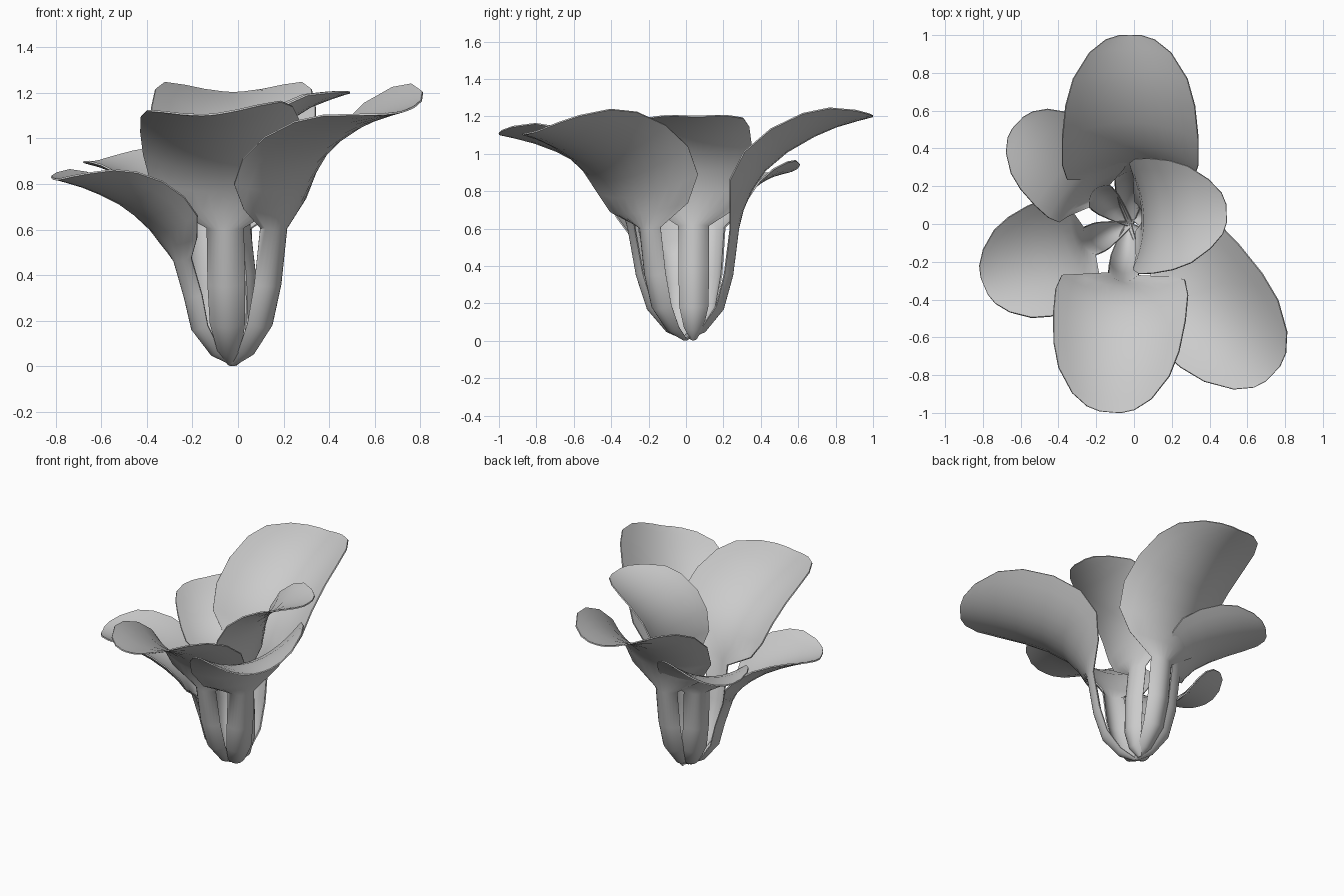
import bpy, math
from mathutils import Vector

if "Cube" in bpy.data.objects:
    bpy.data.objects.remove(bpy.data.objects["Cube"])

# midline profiles (radius, height); row KINK is where the narrow claw meets the blade
KINK = 4
TALL = [(0, .005), (.1, .05), (.195, .17), (.24, .35), (.265, .6), (.29, .7), (.335, .8),
        (.41, .91), (.53, 1.01), (.68, 1.095), (.8, 1.145), (.92, 1.18), (.98, 1.195), (1, 1.2)]
LOW = [(0, .005), (.1, .05), (.19, .16), (.225, .3), (.275, .46), (.31, .53), (.36, .59),
       (.43, .65), (.52, .71), (.62, .755), (.7, .785), (.78, .807), (.825, .818), (.84, .82)]
INNER = [(0, .005), (.06, .06), (.09, .18), (.085, .4), (.06, .62), (.055, .7), (.065, .8),
         (.1, .91), (.16, 1.01), (.25, 1.09), (.33, 1.14), (.42, 1.175), (.48, 1.195), (.5, 1.2)]
# half widths: claw in units, blade as a share of the petal's half width
CLAW = [.015, .05, .075, .08, .08]
BLADE = [.7, .93, 1, 1, .95, .84, .6, .36, .16]


def petal(name, profile, angle, base, half, curl, rs=1.0, zs=1.0, roll=0.0, lean=0.0, across=10):
    """Curled petal; rs and zs stretch the blade, roll tips it sideways, lean opens the claw."""
    r0, z0 = profile[KINK]
    rows = []
    for i, ((r, z), w) in enumerate(zip(profile, CLAW + [b * half for b in BLADE])):
        if i <= KINK:
            rows.append((r + lean * (i / KINK) ** 2, z, w, w * .55, 0))
        else:
            rows.append((r0 + lean + (r - r0) * rs, z0 + (z - z0) * zs, w,
                         curl * (w / half) ** 2, roll * w / half))
    ca, sa = math.cos(math.radians(angle)), math.sin(math.radians(angle))
    verts, faces = [], []
    for i, (r, z, w, depth, tip) in enumerate(rows):
        p, q = rows[max(i - 1, 0)], rows[min(i + 1, len(rows) - 1)]
        t = Vector((q[0] - p[0], q[1] - p[1])).normalized()
        for j in range(across + 1):
            u = 2 * j / across - 1
            d = depth * u * u + tip * u
            rr, zz = r - t.y * d, z + t.x * d
            verts.append((base[0] + ca * rr - sa * u * w,
                          base[1] + sa * rr + ca * u * w, max(zz, .004)))
    n = across + 1
    for i in range(len(rows) - 1):
        for j in range(across):
            a = i * n + j
            faces.append((a, a + n, a + n + 1, a + 1))
    me = bpy.data.meshes.new(name)
    me.from_pydata(verts, [], faces)
    ob = bpy.data.objects.new(name, me)
    bpy.context.collection.objects.link(ob)
    # thin petal thickness with a crisp rim
    mod = ob.modifiers.new("thickness", 'SOLIDIFY')
    mod.thickness = .008
    mod.offset = 0
    bpy.ops.object.select_all(action='DESELECT')
    ob.select_set(True)
    bpy.context.view_layer.objects.active = ob
    bpy.ops.object.modifier_apply(modifier=mod.name)
    bpy.ops.object.shade_smooth_by_angle(angle=math.radians(50))
    return ob


# three large outer petals
petal("back_petal", TALL, 90, (-.02, 0), .36, .15, lean=.015, rs=.98)
petal("front_petal", TALL, 264.5, (-.03, 0), .35, .125, rs=.94, zs=.84, roll=.025, lean=.045)
petal("front_right_petal", TALL, -46, (-.02, -.01), .345, .14, rs=1.08, zs=.87, roll=.085, lean=.03)
# two lower left petals
petal("left_petal", LOW, 203, (-.02, 0), .30, .115)
petal("back_left_petal", TALL, 138, (-.02, 0), .265, .085, rs=.73, zs=.5, roll=-.04)
# upright inner petal on the right
petal("right_inner_petal", INNER, 2, (-.01, .04), .305, .08)
